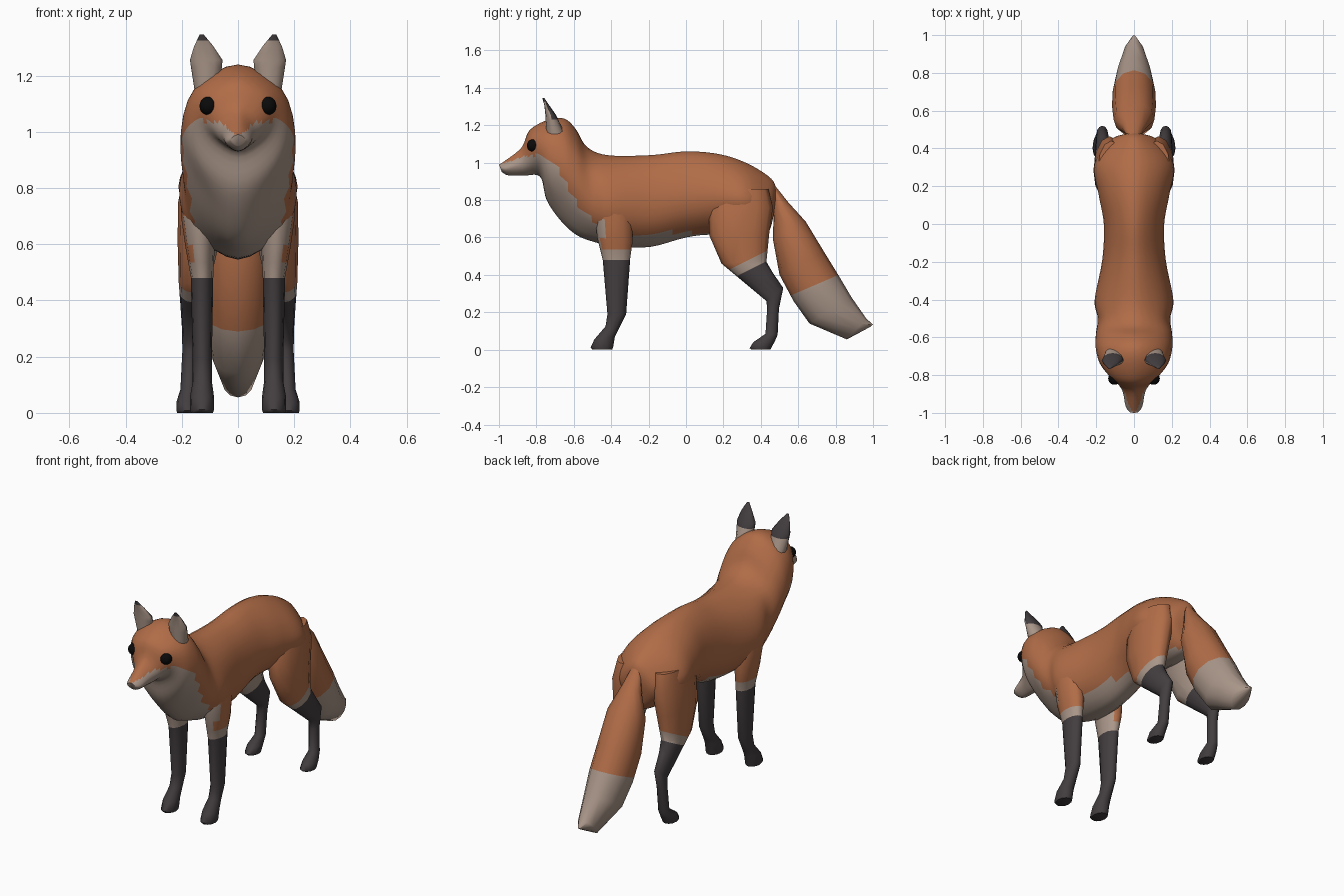
import bpy, bmesh, math
from mathutils import Vector

if "Cube" in bpy.data.objects:
    bpy.data.objects.remove(bpy.data.objects["Cube"])


def material(name, rgb):
    m = bpy.data.materials.new(name)
    m.diffuse_color = (*rgb, 1)
    m.use_nodes = True
    m.node_tree.nodes["Principled BSDF"].inputs["Base Color"].default_value = m.diffuse_color
    return m


MATS = [material("orange fur", (0.44, 0.152, 0.064)),
        material("pale fur", (0.40, 0.305, 0.25)),
        material("dark fur", (0.056, 0.047, 0.050)),
        material("black eye", (0.003, 0.003, 0.003))]
ORANGE, PALE, DARK, BLACK = range(4)


def catmull(pts, steps, closed=False):
    """Smooth resampling of a list of equal-length vectors."""
    n, out = len(pts), []
    for i in range(n if closed else n - 1):
        idx = [(i + k) % n if closed else min(max(i + k, 0), n - 1) for k in (-1, 0, 1, 2)]
        a, b, c, d = (pts[j] for j in idx)
        for s in range(steps):
            t = s / steps
            out.append(tuple(q + 0.5 * t * (r - p + t * (2*p - 5*q + 4*r - u + t * (3*(q - r) + u - p)))
                             for p, q, r, u in zip(a, b, c, d)))
    if not closed:
        out.append(tuple(pts[-1]))
    return out


def finish(name, bm, rule, cuts=(), mirror=False, angle=60):
    """Cut colour borders, colour the faces by rule, make the object."""
    for co, no in cuts:
        bmesh.ops.bisect_plane(bm, geom=bm.verts[:] + bm.edges[:] + bm.faces[:],
                               dist=1e-5, plane_co=co, plane_no=no)
    bmesh.ops.recalc_face_normals(bm, faces=bm.faces[:])
    bm.normal_update()
    for f in bm.faces:
        f.smooth = True
        f.material_index = rule(f.calc_center_median(), f.normal)
    me = bpy.data.meshes.new(name)
    bm.to_mesh(me)
    bm.free()
    for m in MATS:
        me.materials.append(m)
    me.set_sharp_from_angle(angle=math.radians(angle))
    ob = bpy.data.objects.new(name, me)
    bpy.context.collection.objects.link(ob)
    if mirror:
        mod = ob.modifiers.new("mirror", 'MIRROR')
        mod.use_mirror_merge = False
    return ob


def skin(rings):
    """Bridge rings of points into a closed tube."""
    bm = bmesh.new()
    vs = [[bm.verts.new(p) for p in r] for r in rings]
    n = len(vs[0])
    for a, b in zip(vs, vs[1:]):
        for i in range(n):
            j = (i + 1) % n
            bm.faces.new((a[i], a[j], b[j], b[i]))
    bm.faces.new(vs[0])
    bm.faces.new(vs[-1])
    return bm


def limb(sections, sides=12):
    """Each section: front y, z, back y, z, centre x, half width."""
    rings = []
    for fy, fz, by, bz, xc, w in sections:
        ring = []
        for i in range(sides):
            a = math.tau * i / sides
            t = 0.5 - 0.5 * math.cos(a)
            ring.append((xc + w * math.sin(a), fy + (by - fy) * t, fz + (bz - fz) * t))
        rings.append(ring)
    return skin(rings)


# Body, neck and head: top y, z, bottom y, z, half widths low, middle, high
BODY = [(-1.0, .99, -.985, .95, .018, .026, .018),
        (-.975, 1.005, -.95, .932, .030, .045, .030),
        (-.88, 1.08, -.87, .93, .050, .065, .042),
        (-.835, 1.175, -.78, .925, .090, .125, .100),
        (-.735, 1.23, -.745, .80, .130, .180, .148),
        (-.65, 1.235, -.67, .69, .130, .202, .160),
        (-.59, 1.18, -.58, .61, .140, .202, .155),
        (-.53, 1.085, -.47, .57, .155, .192, .145),
        (-.42, 1.04, -.38, .55, .165, .208, .150),
        (-.19, 1.04, -.19, .55, .135, .168, .120),
        (0.0, 1.06, 0.0, .60, .125, .160, .110),
        (.18, 1.045, .14, .615, .140, .188, .130),
        (.33, .995, .30, .60, .140, .210, .140),
        (.455, .915, .43, .62, .080, .130, .080),
        (.485, .85, .465, .70, .030, .045, .030)]


def body_ring(s):
    ty, tz, by, bz, lo, mid, hi = s
    prof = [(0, 0), (lo, .2), (mid, .5), (hi, .82), (0, 1), (-hi, .82), (-mid, .5), (-lo, .2)]
    return [(x, by + (ty - by) * f, bz + (tz - bz) * f) for x, f in catmull(prof, 4, True)]


# Height of the pale underside along the body
BORDER = [(-1.01, .985), (-.88, 1.03), (-.8, 1.04), (-.7, 1.0), (-.6, .80),
          (-.52, .72), (-.44, .62), (.6, .63)]


def body_colour(c, n):
    for (y0, z0), (y1, z1) in zip(BORDER, BORDER[1:]):
        if y0 <= c.y <= y1:
            return PALE if c.z < z0 + (z1 - z0) * (c.y - y0) / (y1 - y0) else ORANGE
    return ORANGE


finish("body", skin([body_ring(s) for s in catmull(BODY, 5)]), body_colour)

# Front legs
front = [(-.49, .84, -.31, .84, .125, .070),
         (-.485, .70, -.285, .70, .135, .068),
         (-.475, .60, -.285, .58, .135, .052),
         (-.445, .48, -.298, .49, .128, .040),
         (-.42, .19, -.32, .19, .127, .034),
         (-.43, .125, -.365, .10, .127, .034),
         (-.49, .055, -.38, .07, .128, .042),
         (-.51, .012, -.39, .012, .128, .043),
         (-.50, 0, -.395, 0, .128, .039)]


def front_colour(c, n):
    if c.z < .48:
        return DARK
    if c.z < .535 or (c.z < .73 and (n.y < -.5 or n.x < -.6)):
        return PALE
    return ORANGE


finish("front_legs", limb(front), front_colour,
       [((0, 0, .48), (0, 0, 1)), ((0, 0, .535), (0, 0, 1))], mirror=True)

# Hind legs
hind = [(.16, .86, .44, .86, .120, .070),
        (.12, .74, .465, .76, .130, .083),
        (.125, .61, .445, .62, .140, .075),
        (.19, .46, .43, .47, .155, .056),
        (.31, .36, .465, .41, .163, .042),
        (.43, .26, .52, .33, .168, .031),
        (.434, .22, .497, .22, .170, .028),
        (.425, .085, .49, .08, .176, .029),
        (.36, .04, .475, .045, .180, .038),
        (.34, .008, .455, .008, .180, .039),
        (.35, 0, .45, 0, .180, .036)]
slope = Vector((0, -.5, 1))


def hind_colour(c, n):
    s = c.z - .5 * (c.y - .285)
    if s < .40:
        return DARK
    if s < .455 or (n.x < -.6 and c.z < .7):
        return PALE
    return ORANGE


finish("hind_legs", limb(hind), hind_colour,
       [((0, .285, .40), slope), ((0, .285, .455), slope)], mirror=True)

# Tail
tail = [(.455, .84, .47, .885, 0, .028),
        (.468, .73, .545, .79, 0, .062),
        (.465, .59, .64, .685, 0, .108),
        (.50, .40, .74, .52, 0, .116),
        (.575, .26, .82, .39, 0, .114),
        (.66, .14, .885, .28, 0, .098),
        (.86, .055, .965, .165, 0, .055),
        (.985, .122, 1.0, .135, 0, .008)]
finish("tail", limb(tail), lambda c, n: PALE if c.z - .43 * (c.y - .595) < .305 else ORANGE,
       [((0, .595, .305), (0, -.43, 1))])

# Ears: pale inside, dark back and tip, pale band at the base
ear = [(-.745, 1.14, -.65, 1.16, .110, .045),
       (-.752, 1.255, -.695, 1.255, .113, .058),
       (-.757, 1.305, -.73, 1.305, .122, .034),
       (-.768, 1.346, -.758, 1.346, .129, .007)]


def ear_colour(c, n):
    if c.z > 1.325:
        return DARK
    if n.y < -.2 or c.z < 1.23:
        return PALE
    return DARK


finish("ears", limb(ear), ear_colour,
       [((0, 0, 1.23), (0, 0, 1)), ((0, 0, 1.325), (0, 0, 1))], mirror=True)

# Eyes
bm = bmesh.new()
bmesh.ops.create_uvsphere(bm, u_segments=16, v_segments=10, radius=.033)
bmesh.ops.translate(bm, verts=bm.verts[:], vec=(.104, -.818, 1.092))
finish("eyes", bm, lambda c, n: BLACK, mirror=True)
